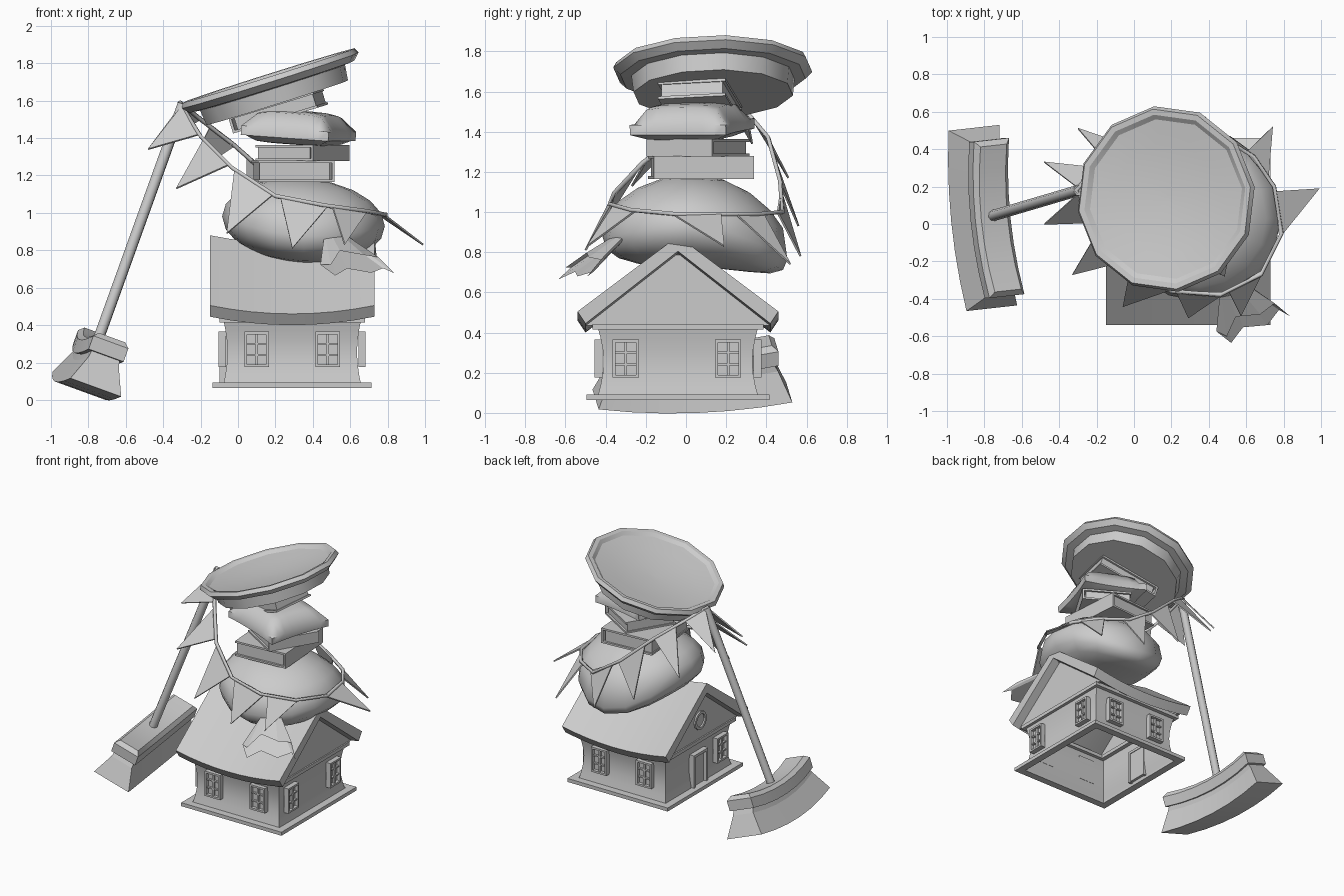
import bpy, math
from mathutils import Vector, Matrix, Euler

if "Cube" in bpy.data.objects:
    bpy.data.objects.remove(bpy.data.objects["Cube"])

def make(name, verts, faces, mat=None, smooth=None):
    me = bpy.data.meshes.new(name)
    me.from_pydata([tuple(mat @ Vector(v)) if mat else tuple(v) for v in verts], [], faces)
    me.update()
    ob = bpy.data.objects.new(name, me)
    bpy.context.collection.objects.link(ob)
    if smooth:
        for o in bpy.context.selected_objects:
            o.select_set(False)
        ob.select_set(True)
        bpy.context.view_layer.objects.active = ob
        bpy.ops.object.shade_smooth_by_angle(angle=math.radians(smooth))
    return ob

def loft(name, rings, mat=None, smooth=None, caps=True, close=False):
    n, m = len(rings[0]), len(rings)
    f = [(i*n+j, i*n+(j+1) % n, (i+1) % m*n+(j+1) % n, (i+1) % m*n+j)
         for i in range(m if close else m-1) for j in range(n)]
    if caps and not close:
        f += [tuple(range(n))[::-1], tuple(range((m-1)*n, m*n))]
    return make(name, [p for r in rings for p in r], f, mat, smooth)

def boxes(name, items, mat=None):
    # each item: centre and full size
    v, f = [], []
    for (cx, cy, cz), (sx, sy, sz) in items:
        b = len(v)
        v += [(cx+i*sx/2, cy+j*sy/2, cz+k*sz/2) for k in (-1, 1) for i, j in ((-1, -1), (1, -1), (1, 1), (-1, 1))]
        f += [tuple(b+q for q in t) for t in
              ((3, 2, 1, 0), (4, 5, 6, 7), (0, 1, 5, 4), (1, 2, 6, 5), (2, 3, 7, 6), (3, 0, 4, 7))]
    return make(name, v, f, mat)

def place(x, y, z, rx=0, ry=0, rz=0):
    return Matrix.Translation((x, y, z)) @ Euler([math.radians(a) for a in (rx, ry, rz)]).to_matrix().to_4x4()

# ---- house ----
CX, CY = 0.29, -0.04
def rect(hx, hy, z):
    return [(CX-hx, CY-hy, z), (CX+hx, CY-hy, z), (CX+hx, CY+hy, z), (CX-hx, CY+hy, z)]

loft("house_walls", [rect(.368-.022*math.sin(math.pi*i/6), .4-.03*math.sin(math.pi*i/6), .08+.35*i/6)
                     for i in range(7)], caps=False, smooth=30)
for nm, hx, hy, z0, z1 in (("house_plinth", .425, .455, .065, .092), ("house_cornice", .388, .425, .415, .442)):
    loft(nm, [rect(hx, hy, z0), rect(hx, hy, z1), rect(hx-.055, hy-.055, z1), rect(hx-.055, hy-.055, z0)], close=True)
for nm, s in (("gable_left", -1), ("gable_right", 1)):
    x = CX+s*.368
    loft(nm, [[(x+d, CY-.46, .435), (x+d, CY+.46, .435), (x+d, CY, .807)] for d in (-.01, .01)])

# roof with a slight sag along its length
prof = [(0, .86), (-.5, .485), (-.46, .425), (0, .785), (.46, .425), (.5, .485)]
rings = []
for i in range(9):
    t = i/4-1
    rings.append([(CX+.44*t, CY+y, z+.02-.045*(1-t*t)) for y, z in prof])
loft("roof", rings, smooth=30)

# windows: local x across, local y outwards (negative), local z up
def window(name, mat):
    w, h = .13, .19
    it = [((0, .007, 0), (w, .014, h))]
    it += [((s*(w/2-.007), -.01, 0), (.014, .03, h)) for s in (-1, 1)]
    it += [((0, -.01, s*(h/2-.007)), (w, .03, .014)) for s in (-1, 1)]
    it += [((0, -.006, 0), (.014, .02, h))] + [((0, -.006, z), (w, .02, .01)) for z in (-.03, .03)]
    boxes(name, it, mat)

for x in (.1, .48):
    window("window_front", place(x, -.43, .27))
    window("window_back", place(x, .35, .27, rz=180))
for y in (-.3, .21):
    window("window_right", place(.658, y, .27, rz=90))
window("window_left", place(-.078, -.3, .27, rz=-90))
boxes("door", [((0, .01, 0), (.15, .02, .24)), ((-.075, 0, 0), (.02, .05, .25)),
               ((.075, 0, 0), (.02, .05, .25)), ((0, 0, .12), (.17, .05, .02))], place(-.075, CY, .21, rz=-90))
def circ(r, x, n=12):
    return [(x, CY+r*math.cos(2*math.pi*k/n), .58+r*math.sin(2*math.pi*k/n)) for k in range(n)]
loft("round_window", [circ(.07, -.06), circ(.07, -.1), circ(.05, -.1), circ(.05, -.08)])

# ---- sack slumped over the roof, drooping most at the back ----
rings = []
for i in range(11):
    a = math.pi*(i/10-.5)*.97
    ring = []
    for k in range(16):
        b = 2*math.pi*k/16
        c = math.cos(a)
        x, y, z = .435*c*math.cos(b), (.475 if b < math.pi else .445)*c*math.sin(b), .23*math.sin(a)
        droop = (.85 if y > 0 else .4)*y*y*(1 if z < .05 else .6)
        ring.append((.35+x, .03+y, .955+z-droop-.06*x))
    rings.append(ring)
loft("sack", rings, smooth=60)
# flared mouth of the sack
neck, mid = Vector((.52, -.33, .87)), Vector((.63, -.52, .74))
side, up = Vector((.17, .07, 0)), Vector((-.02, .03, .05))
rings = [[], [], []]
for k in range(10):
    c, s = math.cos(2*math.pi*k/10), math.sin(2*math.pi*k/10)
    rings[0].append(neck+side*.5*c+up*1.2*s+Vector((-.06, .1, 0)))
    rings[1].append(neck+side*.35*c+up*.8*s)
    push = (mid-neck)*(.25*abs(c) if k % 2 == 0 else -.1)
    rings[2].append(mid+side*1.05*c+up*s+push-Vector((0, 0, .03*c*c)))
loft("sack_mouth", rings, caps=False)

# ---- books ----
def book(name, w, d, h, mat):
    c = .014
    boxes(name, [((0, 0, h/2-c/2), (w, d, c)), ((0, 0, c/2-h/2), (w, d, c)),
                 ((w/2-c/2, 0, 0), (c, d, h)), ((-.01, 0, 0), (w-.035, d-.03, h-c))], mat)
book("book_lower", .41, .5, .115, place(.295, .075, 1.222, rz=4))
book("book_middle", .36, .38, .085, place(.345, .06, 1.32, rz=-31))
book("book_upper", .48, .34, .09, place(.215, .07, 1.545) @ place(0, 0, 0, ry=-17) @ place(0, 0, 0, rz=170))

# ---- cushion ----
N = 8
v, f = [], []
for s in (1, -1):
    for i in range(N+1):
        for j in range(N+1):
            a, b = 2*i/N-1, 2*j/N-1
            t = ((1-a**4)*(1-b**4))**.4 if abs(a) < 1 and abs(b) < 1 else 0
            v.append((.245*a*(1-.06*(1-b*b)), .25*b*(1-.06*(1-a*a)),
                      s*(.025+.065*t)-.03*(1-t)))
M = (N+1)**2
for i in range(N):
    for j in range(N):
        q = (i*(N+1)+j, (i+1)*(N+1)+j, (i+1)*(N+1)+j+1, i*(N+1)+j+1)
        f += [q, tuple(M+k for k in q[::-1])]
loop = [i*(N+1) for i in range(N)] + [N*(N+1)+j for j in range(N)] + \
       [(N-i)*(N+1)+N for i in range(N)] + [N-j for j in range(N)]
for a, b in zip(loop, loop[1:]+loop[:1]):
    f.append((b, a, a+M, b+M))
make("cushion", v, f, place(.325, .03, 1.455, ry=4, rz=-17), 50)

# ---- tilted round dish on top ----
dish = [(.02, -.15), (.4, -.15), (.41, -.065), (.465, -.06), (.5, -.025), (.485, .003),
        (.455, 0), (.43, -.02), (.3, -.04), (.16, -.055), (.02, -.06)]
loft("dish", [[(r*math.cos(2*math.pi*(k+.25)/12), r*math.sin(2*math.pi*(k+.25)/12), h) for k in range(12)]
              for r, h in dish], place(.165, .133, 1.732, rx=1, ry=-17.5), 30)

# ---- broom ----
p0, p1 = Vector((-.77, .04, .26)), Vector((-.295, .18, 1.58))
rot = (p1-p0).to_track_quat('Z', 'Y').to_matrix().to_4x4()
L = (p1-p0).length
loft("broom_handle", [[(.03*math.cos(math.pi*k/4), .03*math.sin(math.pi*k/4), z) for k in range(8)]
                      for z in (0, L)], Matrix.Translation(p0) @ rot, 50)

def head(name, half_top, half_bot, w_top, w_bot, z_top, z_bot):
    rings = []
    for i in range(7):
        t = i/3-1
        b, q = .045*t*t, .02*t*t
        rings.append([(-w_top+q, half_top*t, z_top+b), (w_top+q, half_top*t, z_top+b),
                      (w_bot+q, half_bot*t, z_bot+b), (-w_bot+q, half_bot*t, z_bot+b)])
    loft(name, rings, place(-.765, .03, .26, ry=20) @ place(0, 0, 0, rz=6), 25)
head("broom_block_cap", .39, .42, .075, .1, .055, .03)
head("broom_block", .42, .42, .1, .1, .03, -.045)
head("broom_collar", .40, .42, .08, .085, -.045, -.08)
head("broom_bristles", .42, .485, .085, .145, -.08, -.225)

# ---- bunting ----
pts = [(-.31, .18, 1.59), (-.2, 0, 1.41), (-.03, -.22, 1.24), (.2, -.36, 1.09), (.46, -.38, 1.04),
       (.68, -.27, 1.01), (.79, -.05, .99), (.75, .2, .99), (.64, .36, .99), (.45, .48, 1.0),
       (.22, .47, 1.15), (-.03, .41, 1.37), (-.2, .3, 1.5)]
cu = bpy.data.curves.new("bunting_string", 'CURVE')
cu.dimensions = '3D'
sp = cu.splines.new('POLY')
sp.points.add(len(pts)-1)
for p, c in zip(sp.points, pts):
    p.co = (*c, 1)
sp.use_cyclic_u = True
cu.bevel_depth, cu.bevel_resolution = .013, 0
bpy.context.collection.objects.link(bpy.data.objects.new("bunting_string", cu))

def along(t):
    i = int(t)
    return Vector(pts[i % 13]).lerp(Vector(pts[(i+1) % 13]), t-i)
# each pennant: start and end along the string, then the tip
flags = [(.1, .95, (-.48, 0, 1.34)), (1.1, 1.9, (-.33, -.27, 1.13)), (2.05, 2.95, (-.06, -.44, .89)),
         (3.1, 4.1, (.29, -.5, .81)), (4.2, 5.1, (.57, -.49, .83)), (5.9, 6.9, (.99, .19, .83)),
         (7.3, 8.2, (.74, .52, .74)), (8.8, 9.7, (.38, .57, .78)), (9.9, 10.7, (.05, .56, .93)),
         (10.95, 11.7, (-.3, .51, 1.17)), (12, 12.9, (-.48, .33, 1.34))]
for a, b, tip in flags:
    ob = make("pennant", [along(a), along(b), tip], [(0, 1, 2)])
    m = ob.modifiers.new("thickness", 'SOLIDIFY')
    m.thickness, m.offset = .01, 0
